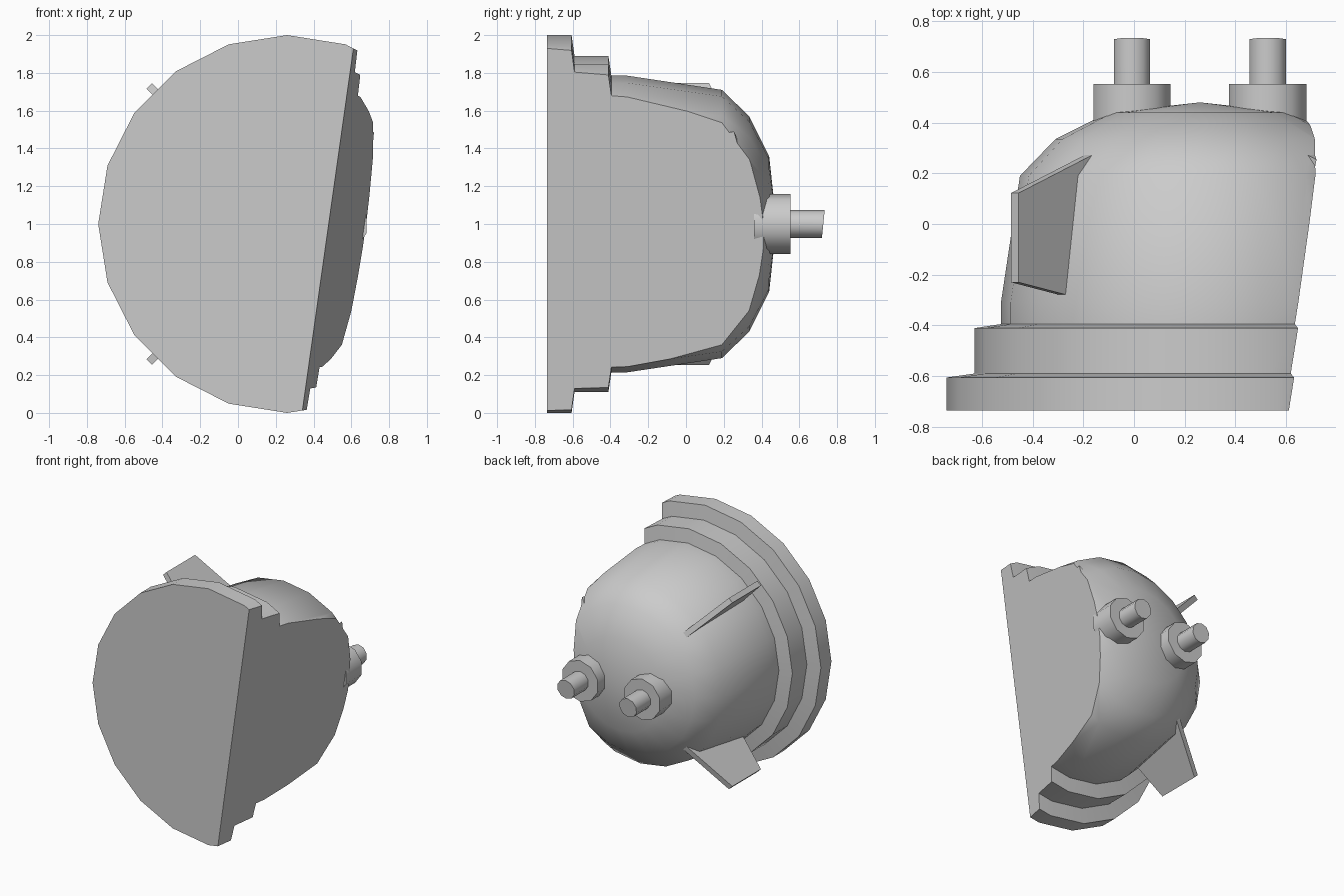
import bpy, bmesh, math
from mathutils import Vector

if "Cube" in bpy.data.objects:
    bpy.data.objects.remove(bpy.data.objects["Cube"])

CX, CZ = 0.26, 1.0                      # axis of the round body (runs along y)
CUT_POINT = Vector((0.48, -0.735, 1.0)) # slanted plane that slices off the right side
CUT_NORMAL = Vector((1.0, -0.173, -0.141)).normalized()

grey = bpy.data.materials.new("plain grey")
grey.diffuse_color = (0.6, 0.6, 0.6, 1)
grey.use_nodes = True
grey.node_tree.nodes["Principled BSDF"].inputs["Base Color"].default_value = grey.diffuse_color


def finish(name, bm, slice_it=False, smooth=True):
    if slice_it:
        geom = bm.verts[:] + bm.edges[:] + bm.faces[:]
        cut = bmesh.ops.bisect_plane(bm, geom=geom, dist=1e-5, plane_co=CUT_POINT,
                                     plane_no=CUT_NORMAL, clear_outer=True)
        edges = [e for e in cut["geom_cut"] if isinstance(e, bmesh.types.BMEdge)]
        if edges:
            bmesh.ops.contextual_create(bm, geom=edges)
    bmesh.ops.recalc_face_normals(bm, faces=bm.faces[:])
    mesh = bpy.data.meshes.new(name)
    bm.to_mesh(mesh)
    bm.free()
    mesh.materials.append(grey)
    ob = bpy.data.objects.new(name, mesh)
    bpy.context.collection.objects.link(ob)
    if smooth:
        bpy.ops.object.select_all(action='DESELECT')
        ob.select_set(True)
        bpy.context.view_layer.objects.active = ob
        bpy.ops.object.shade_smooth_by_angle(angle=math.radians(45))
    return ob


def lathe(profile, sides, cx):
    """Revolve (radius, y) points round the y axis; radius 0 closes to a point."""
    bm = bmesh.new()
    rings = []
    for r, y in profile:
        n = sides if r > 0 else 1
        rings.append([bm.verts.new((cx + r * math.sin(2 * math.pi * k / sides), y,
                                    CZ + r * math.cos(2 * math.pi * k / sides)))
                      for k in range(n)])
    for a, b in zip(rings, rings[1:]):
        for k in range(sides):
            j = (k + 1) % sides
            if len(b) == 1:
                bm.faces.new((a[k], a[j], b[0]))
            else:
                bm.faces.new((a[k], a[j], b[j], b[k]))
    for ring in (rings[0], rings[-1]):
        if len(ring) > 1:
            bm.faces.new(ring)
    return bm


# stepped plate and rounded dome in one turned body
finish("stepped_dome", lathe([(1.0, -0.735), (1.0, -0.606), (0.89, -0.59), (0.89, -0.411),
                              (0.785, -0.395), (0.785, -0.31), (0.71, 0.19), (0.57, 0.335),
                              (0.36, 0.44), (0, 0.48)], 20, CX), slice_it=True)

# two stepped pegs at the back, with slightly slanted tips
for side, x in (("left", -0.008), ("right", 0.528)):
    finish(side + "_peg_collar", lathe([(0.16, 0.36), (0.16, 0.553)], 10, x))
    pin = lathe([(0.075, 0.5), (0.075, 0.727)], 10, x)
    for v in pin.verts:
        if v.co.y > 0.7:
            v.co.y += 0.1 * (v.co.z - CZ)
    finish(side + "_peg_pin", pin)

# radial fins on the diagonals; the upper right one is nearly sliced away
FIN = [(1.033, -0.23), (1.033, 0.122), (0.6, 0.28), (0.6, -0.31)]
for name, deg in (("upper_left_fin", 135), ("lower_left_fin", 225), ("upper_right_fin", 45)):
    a = math.radians(deg)
    out = Vector((math.cos(a), 0, math.sin(a)))
    across = Vector((-math.sin(a), 0, math.cos(a))) * 0.021
    bm = bmesh.new()
    sides = [[bm.verts.new(Vector((CX, y, CZ)) + out * r + across * s) for r, y in FIN]
             for s in (-1, 1)]
    for s in sides:
        bm.faces.new(s)
    for k in range(4):
        j = (k + 1) % 4
        bm.faces.new((sides[0][k], sides[0][j], sides[1][j], sides[1][k]))
    finish(name, bm, slice_it=True, smooth=False)
